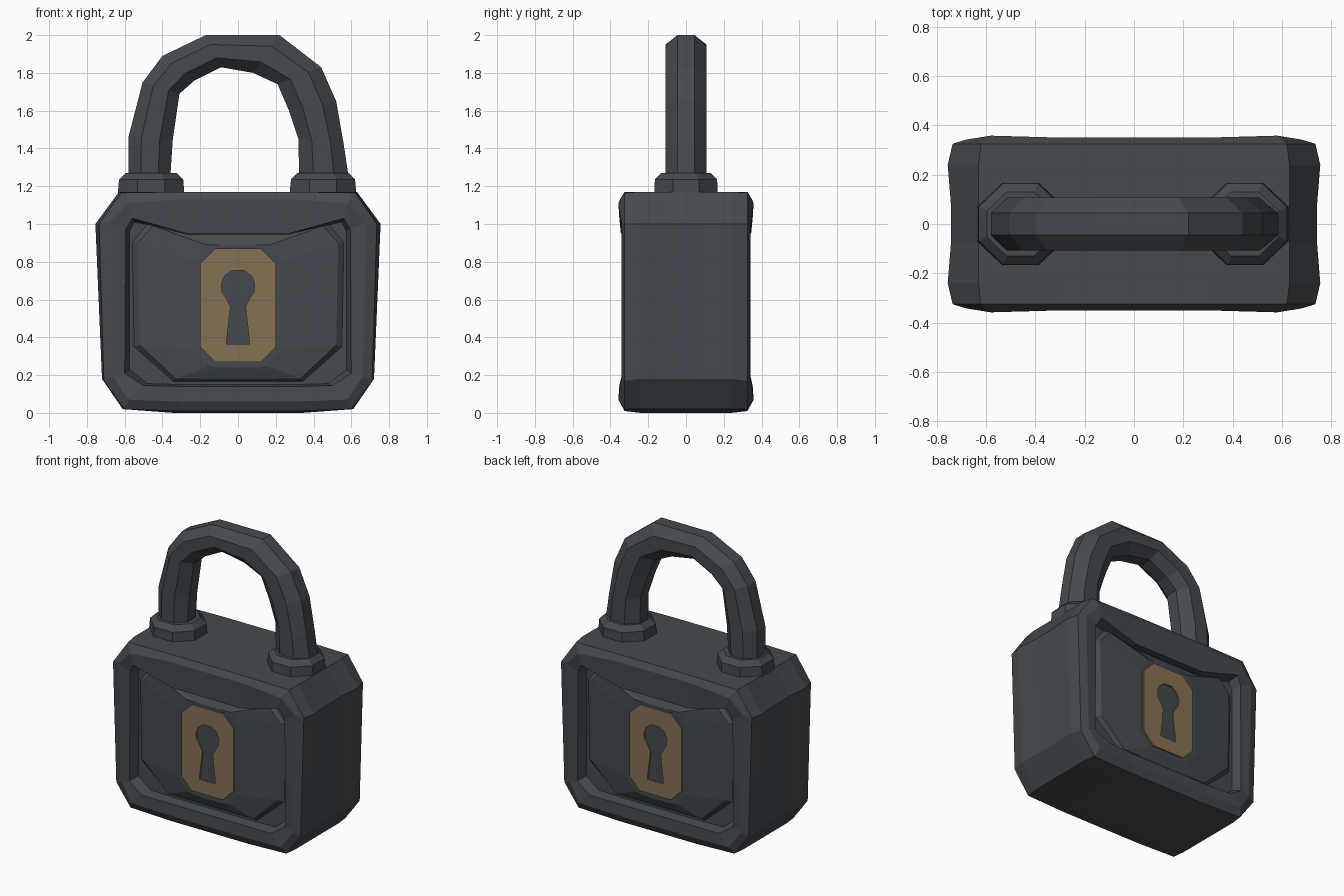
import bpy, bmesh, math
from mathutils import Vector

if "Cube" in bpy.data.objects:
    bpy.data.objects.remove(bpy.data.objects["Cube"])


def material(name, rgb):
    m = bpy.data.materials.new(name)
    m.diffuse_color = (*rgb, 1)
    m.use_nodes = True
    m.node_tree.nodes["Principled BSDF"].inputs["Base Color"].default_value = m.diffuse_color
    return m


IRON = material("dark iron", (0.058, 0.068, 0.077))
BRASS = material("dull brass", (0.235, 0.165, 0.085))


def finish(bm, name, mat):
    bmesh.ops.recalc_face_normals(bm, faces=bm.faces)
    mesh = bpy.data.meshes.new(name)
    bm.to_mesh(mesh)
    bm.free()
    mesh.materials.append(mat)
    ob = bpy.data.objects.new(name, mesh)
    bpy.context.collection.objects.link(ob)
    return ob


def loft(name, rings, mat):
    """Skin a list of equal-length point rings and cap both ends."""
    bm = bmesh.new()
    loops = [[bm.verts.new(p) for p in ring] for ring in rings]
    n = len(loops[0])
    for a, b in zip(loops, loops[1:]):
        for i in range(n):
            j = (i + 1) % n
            bm.faces.new((a[i], a[j], b[j], b[i]))
    bm.faces.new(loops[0])
    bm.faces.new(loops[-1])
    return finish(bm, name, mat)


def mirror_x(half):
    return half + [(-x, z) for x, z in reversed(half)]


# Body: half outlines from panel centre out to the side wall, (depth, points)
section = [
    (0.328, [(0.10, 0.24), (0.15, 0.25), (0.23, 0.33), (0.23, 0.80), (0.17, 0.89), (0.10, 0.89)]),
    (0.300, [(0.20, 0.18), (0.33, 0.18), (0.52, 0.36), (0.53, 0.90), (0.45, 0.99), (0.27, 0.945)]),
    (0.275, [(0.20, 0.165), (0.34, 0.165), (0.55, 0.35), (0.56, 0.90), (0.48, 1.00), (0.27, 0.95)]),
    (0.275, [(0.30, 0.15), (0.48, 0.155), (0.575, 0.23), (0.575, 0.96), (0.55, 1.01), (0.28, 0.96)]),
    (0.345, [(0.30, 0.14), (0.50, 0.145), (0.60, 0.21), (0.595, 0.97), (0.56, 1.03), (0.27, 0.95)]),
    (0.350, [(0.30, 0.06), (0.58, 0.07), (0.66, 0.19), (0.68, 1.01), (0.58, 1.11), (0.30, 1.13)]),
    (0.325, [(0.30, 0.01), (0.60, 0.02), (0.71, 0.17), (0.735, 1.00), (0.62, 1.165), (0.30, 1.17)]),
    (0.240, [(0.34, 0.00), (0.61, 0.02), (0.72, 0.18), (0.755, 1.00), (0.63, 1.17), (0.30, 1.17)]),
    (0.080, [(0.34, 0.00), (0.61, 0.02), (0.715, 0.18), (0.742, 1.00), (0.63, 1.17), (0.30, 1.17)]),
]
# frame corners stand a little prouder than its straight bars
proud = [0, 0.008, -0.008, -0.008, 0.008, 0]


def body_ring(depth, half, side):
    bump = (proud + proud[::-1]) if depth > 0.34 else [0] * 12
    return [(x, side * (depth + b), z) for (x, z), b in zip(mirror_x(half), bump)]


rings = [body_ring(d, h, -1) for d, h in section]
rings += [body_ring(d, h, 1) for d, h in reversed(section)]
loft("lock_body", rings, IRON)

# Keyhole plates, front and back, with an open keyhole
plate = mirror_x([(0.12, 0.27), (0.20, 0.35), (0.20, 0.79), (0.12, 0.87)])
hole = mirror_x([(0.062, 0.365), (0.04, 0.56)] +
                [(0.09 * math.cos(math.radians(a)), 0.67 + 0.09 * math.sin(math.radians(a)))
                 for a in (-50, -20, 10, 40, 70)])
for name, side in (("front_keyhole_plate", -1), ("back_keyhole_plate", 1)):
    bm = bmesh.new()
    edges = []
    for outline in (plate, hole):
        vs = [bm.verts.new((x, side * 0.328, z)) for x, z in outline]
        edges += [bm.edges.new((vs[i], vs[(i + 1) % len(vs)])) for i in range(len(vs))]
    bmesh.ops.triangle_fill(bm, edges=edges, use_beauty=True, normal=(0, side, 0))
    ext = bmesh.ops.extrude_face_region(bm, geom=bm.faces[:], use_keep_orig=True)
    moved = [g for g in ext["geom"] if isinstance(g, bmesh.types.BMVert)]
    bmesh.ops.translate(bm, verts=moved, vec=(0, side * 0.009, 0))
    finish(bm, name, BRASS)

# Shackle: octagonal bar between matching outer and inner outline points
outer = [(-0.58, 1.15), (-0.58, 1.46), (-0.505, 1.75), (-0.40, 1.89), (-0.17, 2.00),
         (0.22, 2.00), (0.44, 1.83), (0.52, 1.65), (0.56, 1.42), (0.60, 1.15)]
inner = [(-0.365, 1.15), (-0.345, 1.45), (-0.31, 1.69), (-0.23, 1.76), (-0.09, 1.83),
         (0.08, 1.80), (0.21, 1.74), (0.27, 1.60), (0.32, 1.45), (0.325, 1.15)]
angles = [math.radians(22.5 + 45 * k) for k in range(8)]
grow = 1 / math.cos(math.radians(22.5))
rings = []
for o, i in zip(outer, inner):
    o, i = Vector((o[0], 0, o[1])), Vector((i[0], 0, i[1]))
    mid, arm = (o + i) / 2, (o - i) / 2
    rings.append([mid + arm * math.cos(a) * grow + Vector((0, 0.108 * math.sin(a) * grow, 0))
                  for a in angles])
loft("shackle", rings, IRON)

# Collars where the shackle enters the body
for name, cx in (("left_collar", -0.46), ("right_collar", 0.45)):
    loft(name, [[(cx + rx * grow * math.cos(a), ry * grow * math.sin(a), z) for a in angles]
                for z, rx, ry in ((1.14, 0.178, 0.168), (1.235, 0.170, 0.165), (1.27, 0.135, 0.13))],
         IRON)
